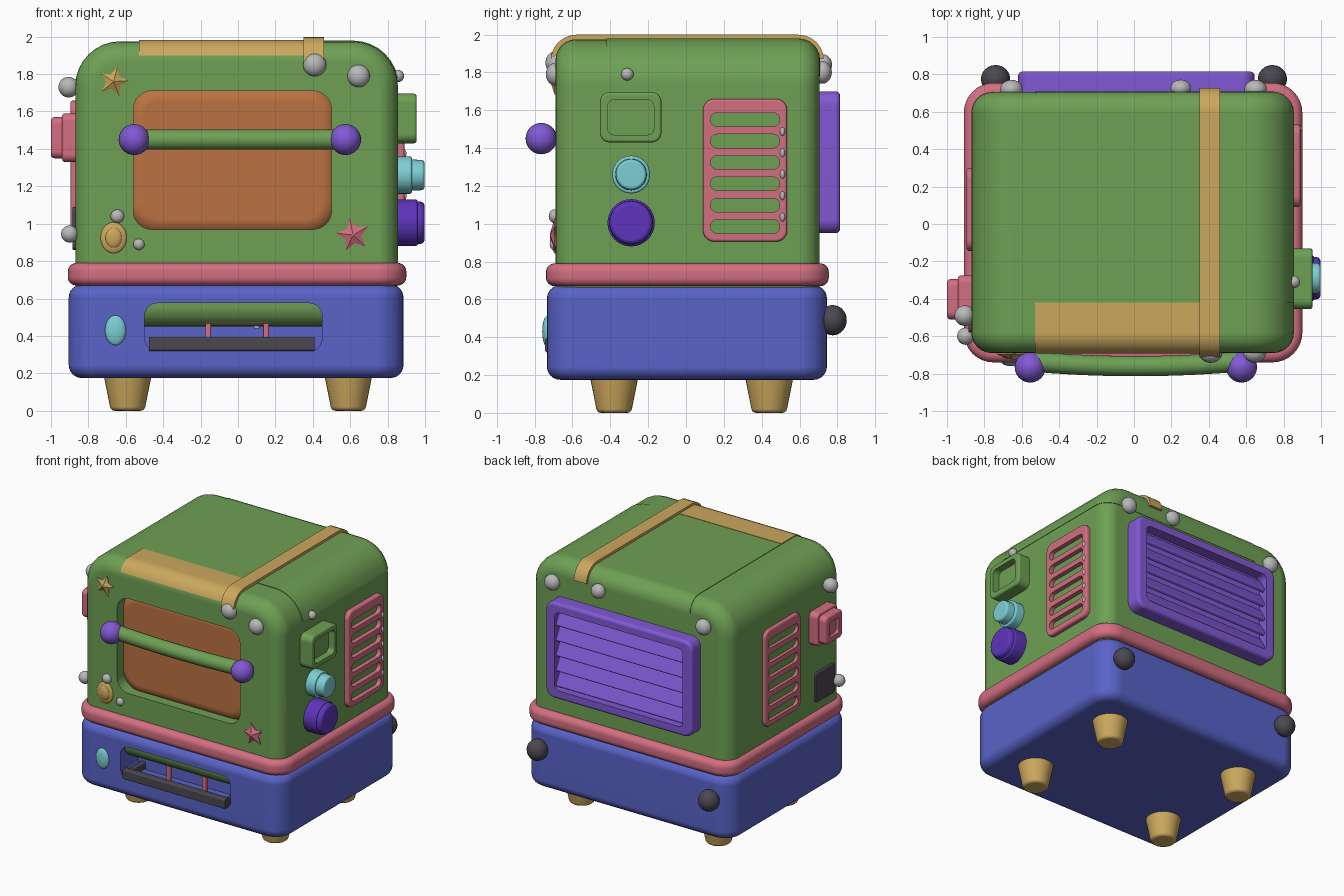
import bpy, bmesh, math
from mathutils import Matrix, Vector

cube = bpy.data.objects.get("Cube")
if cube:
    bpy.data.objects.remove(cube, do_unlink=True)


def material(name, r, g, b):
    m = bpy.data.materials.new(name)
    m.use_nodes = True
    m.diffuse_color = (r, g, b, 1)
    m.node_tree.nodes["Principled BSDF"].inputs["Base Color"].default_value = (r, g, b, 1)
    return m


GREEN = material("leaf green", .156, .352, .09)
BLUE = material("cobalt blue", .1, .125, .58)
PINK = material("rose pink", .65, .156, .22)
PURPLE = material("violet", .22, .1, .66)
DEEP = material("deep purple", .11, .035, .5)
GOLD = material("warm gold", .6, .39, .11)
ORANGE = material("burnt orange", .5, .17, .055)
GREY = material("pale grey", .48, .48, .48)
DARK = material("charcoal", .07, .065, .08)
CYAN = material("aqua", .2, .62, .66)


def finish(bm, name, mat):
    bmesh.ops.recalc_face_normals(bm, faces=bm.faces[:])
    me = bpy.data.meshes.new(name)
    bm.to_mesh(me)
    bm.free()
    ob = bpy.data.objects.new(name, me)
    bpy.context.collection.objects.link(ob)
    if mat:
        me.materials.append(mat)
    return ob


def box(name, mat, x, y, z, axis=2, r=0, rim=0, tilt=0):
    """Box with edges along one axis rounded by r and both end rims by rim."""
    bm = bmesh.new()
    size = Vector((x[1] - x[0], y[1] - y[0], z[1] - z[0]))
    mid = Vector((sum(x), sum(y), sum(z))) / 2
    bmesh.ops.create_cube(bm, size=1)
    bmesh.ops.scale(bm, vec=size, verts=bm.verts[:])

    def bevel(edges, amount, n):
        bmesh.ops.bevel(bm, geom=edges, offset=amount, segments=n, profile=.5,
                        affect='EDGES', clamp_overlap=True)
    if r:
        bevel([e for e in bm.edges
               if abs(e.verts[0].co[axis] - e.verts[1].co[axis]) > 1e-5], r, 8)
    if rim:
        bm.normal_update()
        bevel([e for e in bm.edges
               if sum(abs(f.normal[axis]) > .9 for f in e.link_faces) == 1], rim, 6)
    if tilt:
        bmesh.ops.rotate(bm, verts=bm.verts[:], matrix=Matrix.Rotation(tilt, 3, 'X'))
    bmesh.ops.translate(bm, vec=mid, verts=bm.verts[:])
    return finish(bm, name, mat)


def boolean(ob, cutter, op='DIFFERENCE'):
    mod = ob.modifiers.new("cut", 'BOOLEAN')
    mod.operation, mod.object, mod.solver = op, cutter, 'EXACT'
    bpy.context.view_layer.update()
    me = bpy.data.meshes.new_from_object(ob.evaluated_get(bpy.context.evaluated_depsgraph_get()))
    ob.modifiers.clear()
    ob.data = me
    bpy.data.objects.remove(cutter, do_unlink=True)
    return ob


def ball(name, mat, pos, rx, ry=None, rz=None):
    bm = bmesh.new()
    bmesh.ops.create_uvsphere(bm, u_segments=24, v_segments=14, radius=1)
    bmesh.ops.scale(bm, vec=(rx, ry or rx, rz or rx), verts=bm.verts[:])
    bmesh.ops.translate(bm, vec=pos, verts=bm.verts[:])
    return finish(bm, name, mat)


def disc(name, mat, pos, r1, r2, depth, turn=None, soft=.012):
    """Round part growing from pos along z, or along the turned axis."""
    bm = bmesh.new()
    bmesh.ops.create_cone(bm, cap_ends=True, segments=32, radius1=r1, radius2=r2, depth=depth)
    rims = [e for e in bm.edges if any(len(f.verts) > 4 for f in e.link_faces)]
    bmesh.ops.bevel(bm, geom=rims, offset=soft, segments=3, profile=.5, affect='EDGES')
    bmesh.ops.translate(bm, vec=(0, 0, depth / 2), verts=bm.verts[:])
    if turn:
        bmesh.ops.rotate(bm, verts=bm.verts[:], matrix=Matrix.Rotation(math.pi / 2, 3, turn))
    bmesh.ops.translate(bm, vec=pos, verts=bm.verts[:])
    return finish(bm, name, mat)


def star(name, mat, x, z, r, spin):
    bm = bmesh.new()
    rim = []
    for i in range(10):
        a = spin + i * math.pi / 5
        q = r if i % 2 == 0 else r * .5
        rim.append(bm.verts.new((x + q * math.sin(a), -.695, z + q * math.cos(a))))
    face = bm.faces.new(rim)
    side = bmesh.ops.extrude_face_region(bm, geom=[face])["geom"]
    bmesh.ops.translate(bm, vec=(0, .03, 0), verts=[v for v in side if isinstance(v, bmesh.types.BMVert)])
    bmesh.ops.poke(bm, faces=[face], offset=0)
    for v in bm.verts:
        if (v.co - Vector((x, -.695, z))).length < r * .2:
            v.co.y -= .025
    return finish(bm, name, mat)


def shell(name, mat, t):
    """Main body shape grown outward by t."""
    return box(name, mat, (-.87 - t, .855 + t), (-.69 - t, .705 + t), (.45, 1.975 + t),
               axis=1, r=.24 + t, rim=.11 + t)


# Body with window opening
body = shell("body", GREEN, 0)
boolean(body, box("window_cutter", None, (-.56, .5), (-1, -.48), (.97, 1.71), axis=1, r=.1))
box("window_pane", ORANGE, (-.6, .54), (-.63, -.44), (.93, 1.75), axis=1, r=.18, rim=.15)

# Skins that hug the top: raised panel, front band and strap
for name, mat, t, x, y, z in [
        ("top_panel", GREEN, .004, (-.53, 1), (-.42, 1), (1.78, 2.2)),
        ("top_band", GOLD, .007, (-.53, .38), (-1, -.42), (1.9, 2.2)),
        ("strap", GOLD, .024, (.35, .46), (-1, 1), (1.87, 2.2))]:
    boolean(shell(name, mat, t), box("skin_cutter", None, x, y, z), 'INTERSECT')

# Base with drawer recess, and trim
base = box("base", BLUE, (-.905, .885), (-.735, .745), (.175, .675), r=.15, rim=.07)
boolean(base, box("recess_cutter", None, (-.5, .45), (-1, -.52), (.32, .575), axis=1, r=.07))
box("trim", PINK, (-.91, .9), (-.74, .755), (.67, .79), r=.16, rim=.045)

# Feet and rear bumpers
for x in (-.59, .59):
    for y in (-.38, .44):
        disc("foot", GOLD, (x, y, 0), .09, .13, .2, soft=.02)
for x in (-.74, .74):
    ball("rear_bumper", DARK, (x, .775, .49), .078, .075, .08)

# Drawer tray and its small handle
box("tray_front", DARK, (-.475, .41), (-.745, -.69), (.32, .395), axis=0, r=.012)
for x in (-.475, .37):
    box("tray_side", DARK, (x, x + .04), (-.7, -.51), (.32, .38), axis=1, r=.01)
for x in (-.175, .135):
    box("drawer_handle_leg", PINK, (x, x + .03), (-.64, -.6), (.33, .49), r=.008)
box("drawer_handle_bar", PINK, (-.175, .165), (-.645, -.595), (.465, .5), axis=0, r=.012)
box("drawer_peg", GREY, (.085, .115), (-.6, -.51), (.44, .55), r=.01)
ball("drawer_peg_cap", GREY, (.1, -.58, .54), .035, .03, .018)

# Door handle: bowed bar between two balls
curve = bpy.data.curves.new("door_handle", 'CURVE')
curve.dimensions, curve.bevel_depth, curve.bevel_resolution = '3D', .054, 5
path = curve.splines.new('POLY')
path.points.add(10)
for i, p in enumerate(path.points):
    s = i / 5 - 1
    p.co = (.01 + .56 * s, -.76 + .025 * s * s, 1.45, 1)
curve.materials.append(GREEN)
bpy.context.collection.objects.link(bpy.data.objects.new("door_handle", curve))
for x in (-.555, .575):
    ball("handle_knob", PURPLE, (x, -.765, 1.45), .083)

# Side vents: slotted frames
for name, x, y0 in [("right_vent", (.82, .89), .09), ("left_vent", (-.895, -.83), -.145)]:
    vent = box(name, PINK, x, (y0, y0 + .445), (.905, 1.66), axis=0, r=.06, rim=.015)
    for i in range(6):
        z = .985 + i * .113
        boolean(vent, box("slot_cutter", None, (-2, 2), (y0 + .04, y0 + .405),
                          (z - .036, z + .036), axis=0, r=.034))
for i in range(5):
    ball("vent_stud", GREY, (.885, .51, 1.035 + i * .113), .016, .014, .024)

# Rear grille with tilted louvres
grille = box("rear_grille", PURPLE, (-.62, .645), (.66, .815), (.95, 1.7), axis=1, r=.07, rim=.025)
boolean(grille, box("grille_cutter", None, (-.54, .565), (.735, 1), (1.02, 1.63), axis=1, r=.04))
for i in range(5):
    z = 1.085 + i * .118
    box("louvre", PURPLE, (-.55, .575), (.745, .775), (z - .055, z + .055),
        axis=0, r=.012, tilt=math.radians(28))

# Right side controls
panel = box("control_frame", GREEN, (.8, .955), (-.455, -.13), (1.43, 1.695), axis=0, r=.05, rim=.015)
boolean(panel, box("frame_cutter", None, (.9, 1.2), (-.415, -.17), (1.47, 1.655), axis=0, r=.035))
disc("upper_dial", CYAN, (.82, -.29, 1.26), .1, .1, .11, 'Y')
disc("upper_dial_cap", CYAN, (.9, -.29, 1.26), .085, .08, .097, 'Y', .015)
disc("lower_dial", DEEP, (.82, -.29, 1.005), .125, .125, .14, 'Y')
disc("lower_dial_cap", DEEP, (.94, -.29, 1.005), .118, .11, .058, 'Y', .02)

# Left side controls
box("left_knob_base", PINK, (-.94, -.84), (-.53, -.275), (1.33, 1.59), axis=0, r=.04, rim=.015)
knob = box("left_knob", PINK, (-1, -.9), (-.51, -.295), (1.35, 1.57), axis=0, r=.04, rim=.02)
boolean(knob, box("knob_cutter", None, (-1.2, -.975), (-.46, -.345), (1.4, 1.52), axis=0, r=.025))
box("left_plate", DARK, (-.885, -.84), (-.58, -.34), (.86, 1.09), axis=0, r=.025, rim=.006)

# Front badges
star("gold_star", GOLD, -.665, 1.76, .082, .25)
star("pink_star", PINK, .615, .94, .09, -.2)
ball("badge_rim", GOLD, (-.665, -.69, .925), .07, .02, .083)
ball("badge_centre", GOLD, (-.665, -.7, .925), .045, .02, .055)
ball("base_gem", CYAN, (-.655, -.735, .43), .056, .025, .08)

# Round studs
for x, y, z, r in [
        (.41, -.69, 1.85, .062), (.645, -.69, 1.79, .06),
        (-.905, -.49, 1.73, .055), (-.9, -.6, .945, .046),
        (.855, -.31, 1.79, .033), (-.645, -.695, 1.04, .036),
        (-.53, -.695, .89, .03), (.25, .725, 1.84, .055),
        (.65, .72, 1.8, .06), (-.655, .72, 1.8, .06)]:
    ball("stud", GREY, (x, y, z), r, r * .85 if abs(y) > .65 else r, r)

# Smooth shading with sharp creases
bpy.ops.object.select_all(action='DESELECT')
for ob in bpy.context.collection.objects:
    if ob.type == 'MESH':
        ob.select_set(True)
        bpy.context.view_layer.objects.active = ob
bpy.ops.object.shade_smooth_by_angle(angle=math.radians(35))
for ob in bpy.context.selected_objects:
    ob.modifiers.new("even_normals", 'WEIGHTED_NORMAL').keep_sharp = True
